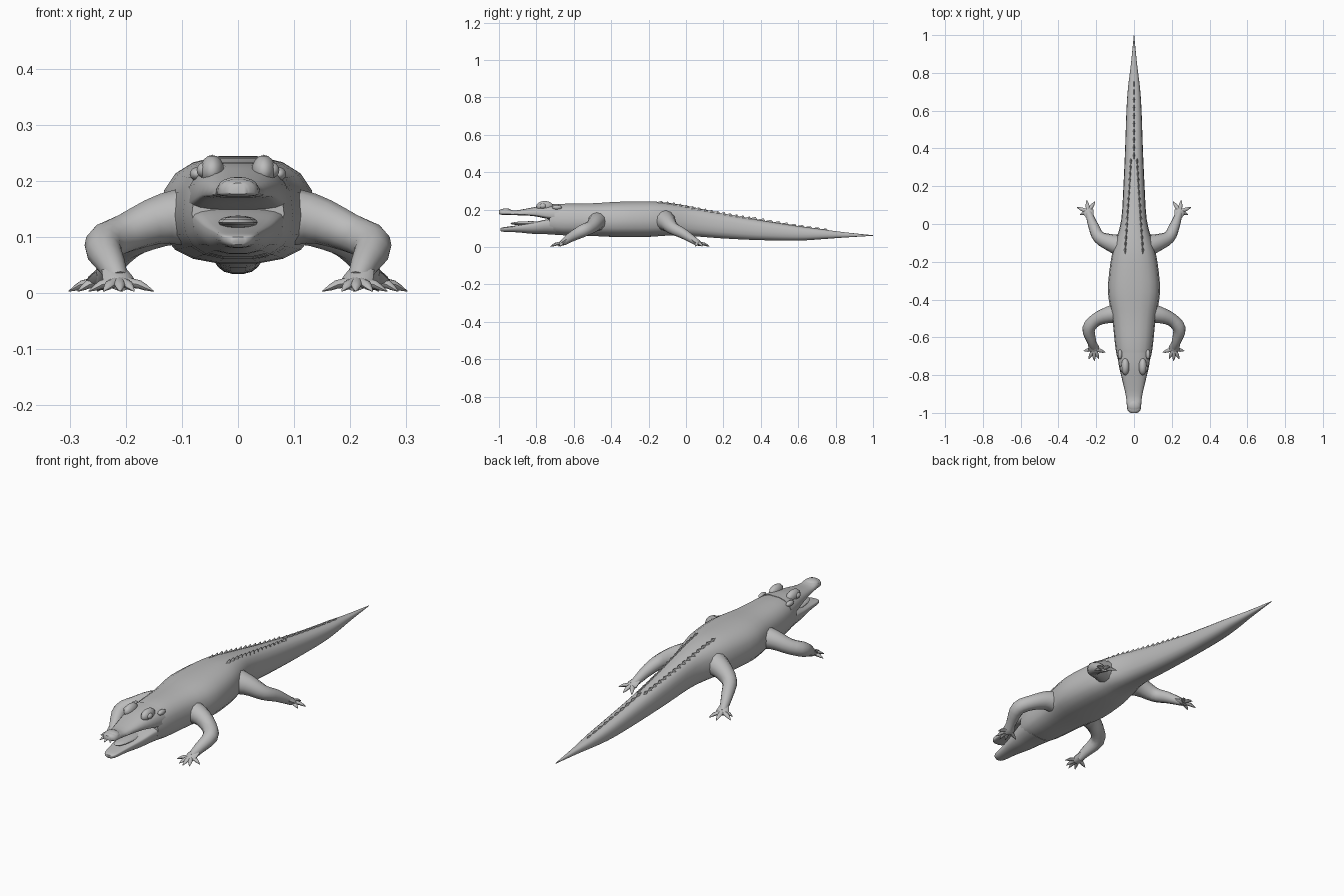
import bpy, bmesh, math
from mathutils import Vector

cube = bpy.data.objects.get("Cube")
if cube:
    bpy.data.objects.remove(cube, do_unlink=True)

hide = bpy.data.materials.new("grey hide")
hide.use_nodes = True
hide.diffuse_color = (0.5, 0.5, 0.5, 1)
hide.node_tree.nodes["Principled BSDF"].inputs["Base Color"].default_value = (0.5, 0.5, 0.5, 1)


def finish(name, bm, mirror=False, angle=50):
    bmesh.ops.recalc_face_normals(bm, faces=bm.faces)
    mesh = bpy.data.meshes.new(name)
    bm.to_mesh(mesh)
    bm.free()
    mesh.materials.append(hide)
    obj = bpy.data.objects.new(name, mesh)
    bpy.context.collection.objects.link(obj)
    bpy.ops.object.select_all(action='DESELECT')
    obj.select_set(True)
    bpy.context.view_layer.objects.active = obj
    bpy.ops.object.shade_smooth_by_angle(angle=math.radians(angle))
    if mirror:
        obj.modifiers.new("mirror", 'MIRROR')
    return obj


def skin(bm, rings):
    """Bridge rings of points and cap both ends."""
    loops = [[bm.verts.new(p) for p in ring] for ring in rings]
    n = len(loops[0])
    for a, b in zip(loops, loops[1:]):
        for i in range(n):
            j = (i + 1) % n
            bm.faces.new((a[i], a[j], b[j], b[i]))
    bm.faces.new(loops[0])
    bm.faces.new(loops[-1])


def power(v, p):
    return math.copysign(abs(v) ** p, v)


def smooth(points, steps=3):
    """Catmull-Rom resampling of a list of tuples."""
    pts = [Vector(p) for p in points]
    pts = [pts[0]] + pts + [pts[-1]]
    out = []
    for a, b, c, d in zip(pts, pts[1:], pts[2:], pts[3:]):
        for k in range(steps):
            t = k / steps
            out.append(0.5 * (2 * b + (c - a) * t + (2 * a - 5 * b + 4 * c - d) * t * t
                              + (3 * b - a - 3 * c + d) * t ** 3))
    return out + [pts[-1]]


def hull(name, stations, mid, p, sides=18):
    """Loft along y; stations are (y, half width, bottom, top)."""
    rings = []
    for y, w, lo, hi in stations:
        zc = lo + (hi - lo) * mid
        ring = []
        for i in range(sides):
            t = math.tau * i / sides
            s = power(math.sin(t), p)
            ring.append((w * power(math.cos(t), p), y, zc + s * ((hi - zc) if s > 0 else (zc - lo))))
        rings.append(ring)
    bm = bmesh.new()
    skin(bm, rings)
    return finish(name, bm)


def tube(bm, points, sides=10, flat=1.0):
    """Tapered limb through (x, y, z, radius) points."""
    pts = [Vector(p[:3]) for p in points]
    rings = []
    for i, c in enumerate(pts):
        along = (pts[min(i + 1, len(pts) - 1)] - pts[max(i - 1, 0)]).normalized()
        across = along.cross(Vector((0, 0, 1))).normalized()
        up = across.cross(along)
        r = points[i][3]
        rings.append([c + r * (across * math.cos(math.tau * k / sides)
                               + up * flat * math.sin(math.tau * k / sides)) for k in range(sides)])
    skin(bm, rings)


def ball(name, centre, size, mirror=False):
    bm = bmesh.new()
    bmesh.ops.create_uvsphere(bm, u_segments=14, v_segments=8, radius=1)
    bmesh.ops.scale(bm, vec=size, verts=bm.verts)
    bmesh.ops.translate(bm, vec=centre, verts=bm.verts)
    return finish(name, bm, mirror)


# Trunk and tail in one tapering hull
BODY_P, BODY_MID = 0.78, 0.45
body = smooth([
    (-0.73, 0.082, 0.075, 0.222), (-0.66, 0.098, 0.062, 0.232), (-0.5, 0.115, 0.058, 0.235),
    (-0.36, 0.138, 0.052, 0.243), (-0.2, 0.124, 0.053, 0.245), (-0.1, 0.1, 0.06, 0.238),
    (0.02, 0.068, 0.058, 0.218), (0.2, 0.056, 0.045, 0.18), (0.4, 0.047, 0.036, 0.143),
    (0.6, 0.04, 0.034, 0.112), (0.72, 0.032, 0.041, 0.096), (0.84, 0.017, 0.05, 0.08),
    (1.0, 0.001, 0.06, 0.063)])
hull("body_and_tail", body, BODY_MID, BODY_P)

# Open jaws, flat on the mouth side
hull("upper_jaw", smooth([
    (-1.0, 0.018, 0.176, 0.196), (-0.985, 0.034, 0.172, 0.203), (-0.95, 0.039, 0.172, 0.202),
    (-0.91, 0.043, 0.17, 0.196), (-0.82, 0.064, 0.166, 0.212), (-0.75, 0.08, 0.152, 0.226),
    (-0.68, 0.09, 0.14, 0.232)]), 0.2, 0.75)
hull("lower_jaw", smooth([
    (-0.992, 0.014, 0.086, 0.1), (-0.975, 0.03, 0.081, 0.106), (-0.9, 0.043, 0.078, 0.116),
    (-0.82, 0.061, 0.07, 0.13), (-0.75, 0.077, 0.068, 0.147), (-0.68, 0.09, 0.063, 0.155)]), 0.8, 0.8)
ball("tongue", (0, -0.83, 0.126), (0.036, 0.11, 0.012))

# Snout tip, brows and eyes
ball("nose_bump", (0, -0.963, 0.19), (0.036, 0.032, 0.017))
ball("brow", (0.046, -0.755, 0.218), (0.022, 0.046, 0.028), True)
ball("eye", (0.06, -0.765, 0.219), (0.014, 0.018, 0.014), True)
ball("ear_flap", (0.074, -0.69, 0.212), (0.012, 0.026, 0.012), True)


# Legs, each with a flattened palm and clawed toes
def leg(name, path, palm, tips):
    bm = bmesh.new()
    tube(bm, smooth(path), 12)
    px, py = palm
    wrist = path[-2]
    tube(bm, [(wrist[0], wrist[1], wrist[2], 0.02), (px, py, 0.022, 0.03),
              (px + (px - wrist[0]) * 0.4, py + (py - wrist[1]) * 0.4, 0.013, 0.02)], 10, 0.5)
    for tx, ty in tips:
        mx, my = px + (tx - px) * 0.6, py + (ty - py) * 0.6
        tube(bm, [(px, py, 0.022, 0.012), (mx, my, 0.015, 0.0095),
                  (mx + (tx - mx) * 0.4, my + (ty - my) * 0.4, 0.01, 0.007), (tx, ty, 0.003, 0.001)], 8, 0.8)
    finish(name, bm, True)


leg("front_leg",
    [(0.06, -0.47, 0.135, 0.06), (0.13, -0.48, 0.133, 0.045), (0.2, -0.507, 0.107, 0.035),
     (0.24, -0.555, 0.085, 0.034), (0.225, -0.62, 0.05, 0.025), (0.213, -0.655, 0.024, 0.018)],
    (0.212, -0.66),
    [(0.15, -0.68), (0.185, -0.715), (0.21, -0.726), (0.24, -0.715), (0.266, -0.672)])
leg("rear_leg",
    [(0.05, -0.12, 0.145, 0.065), (0.12, -0.1, 0.132, 0.047), (0.185, -0.07, 0.1, 0.034),
     (0.213, -0.015, 0.072, 0.028), (0.232, 0.035, 0.04, 0.021), (0.242, 0.065, 0.02, 0.017)],
    (0.242, 0.065),
    [(0.286, 0.05), (0.302, 0.088), (0.25, 0.126), (0.206, 0.12)])


# Back scutes: paired rows that merge into one tail crest
def surface(x, y):
    for a, b in zip(body, body[1:]):
        if a[0] <= y <= b[0]:
            s = a.lerp(b, (y - a[0]) / (b[0] - a[0]))
            zc = s[2] + (s[3] - s[2]) * BODY_MID
            k = max(0, 1 - (abs(x) / s[1]) ** (2 / BODY_P))
            return zc + (s[3] - zc) * k ** (BODY_P / 2)


def scute(bm, x, y, length, width, height):
    z = surface(x, y)
    front, back = surface(x, y - length / 2), surface(x, y + length / 2)
    rim = [bm.verts.new(p) for p in ((x, y - length / 2, front - 0.002), (x + width, y, z - 0.008),
                                     (x, y + length / 2, back - 0.004), (x - width, y, z - 0.008))]
    peak = bm.verts.new((x, y + length * 0.25, z + height))
    for i in range(4):
        bm.faces.new((rim[i], rim[(i + 1) % 4], peak))
    bm.faces.new(rim)


bm = bmesh.new()
for i in range(15):
    t = i / 14
    scute(bm, 0.046 - 0.03 * t, -0.14 + 0.47 * t, 0.042, 0.01, 0.009)
finish("paired_scutes", bm, True, 30)

bm = bmesh.new()
for i in range(10):
    scute(bm, 0, 0.36 + 0.042 * i, 0.05, 0.008, 0.011 - 0.0006 * i)
finish("tail_crest", bm, False, 30)
